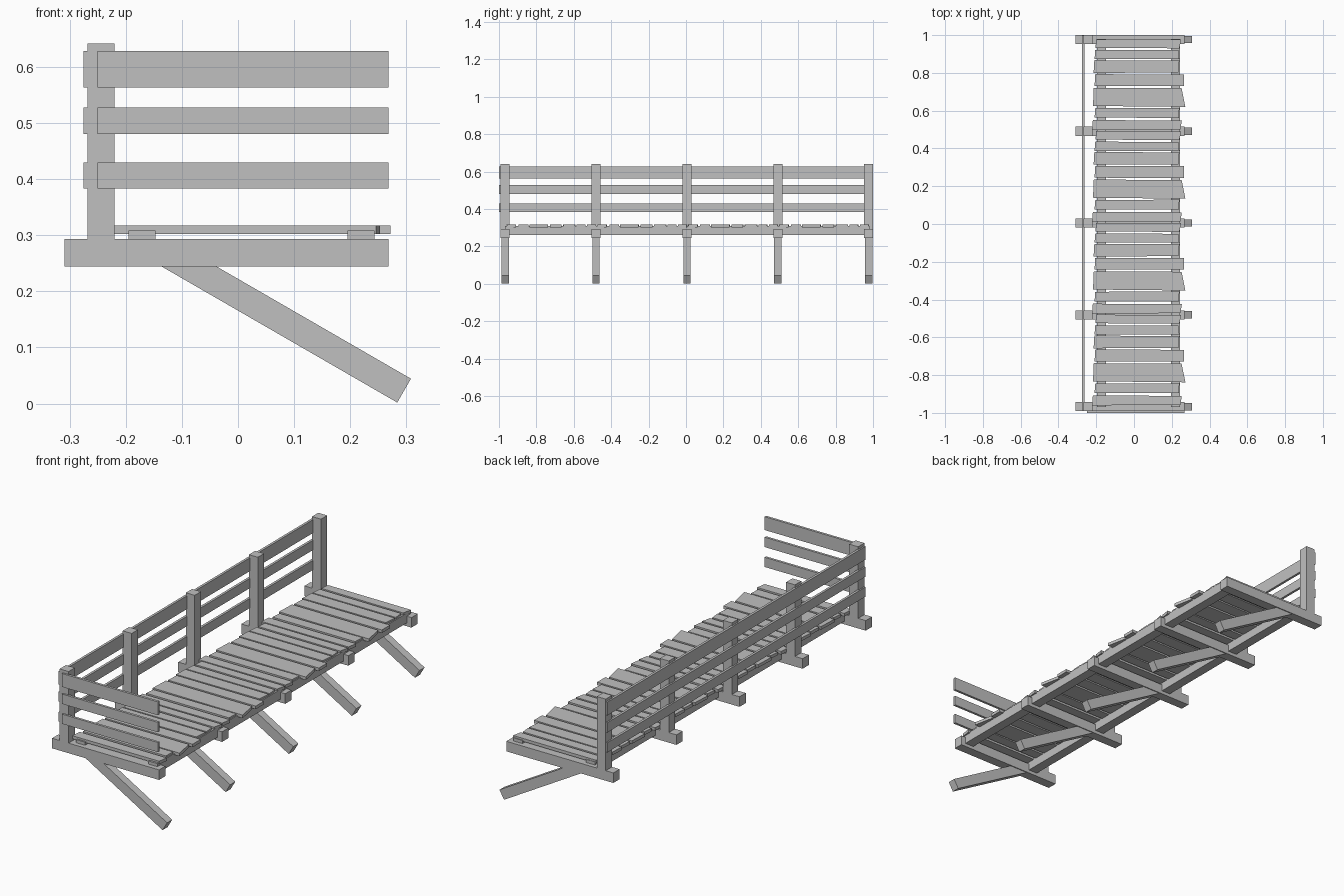
import bpy, bmesh, math
from mathutils import Matrix, Vector

cube = bpy.data.objects.get("Cube")
if cube:
    bpy.data.objects.remove(cube, do_unlink=True)

wood = bpy.data.materials.new("grey_wood")
wood.use_nodes = True
GREY = (0.53, 0.53, 0.53, 1)
wood.diffuse_color = GREY
wood.node_tree.nodes["Principled BSDF"].inputs["Base Color"].default_value = GREY


def finish(name, bm):
    bmesh.ops.recalc_face_normals(bm, faces=bm.faces)
    mesh = bpy.data.meshes.new(name)
    bm.to_mesh(mesh)
    bm.free()
    mesh.materials.append(wood)
    obj = bpy.data.objects.new(name, mesh)
    bpy.context.collection.objects.link(obj)
    return obj


def box(name, x, y, z):
    """Box from (low, high) ranges."""
    bm = bmesh.new()
    size = [r[1] - r[0] for r in (x, y, z)]
    mid = [(r[0] + r[1]) / 2 for r in (x, y, z)]
    bmesh.ops.create_cube(bm, size=1, matrix=Matrix.Translation(mid) @ Matrix.Diagonal((*size, 1)))
    return finish(name, bm)


def plank(name, corners, z0, z1):
    """Flat board with a four-cornered outline."""
    bm = bmesh.new()
    face = bm.faces.new([bm.verts.new((x, y, z0)) for x, y in corners])
    top = bmesh.ops.extrude_face_region(bm, geom=[face])["geom"]
    bmesh.ops.translate(bm, verts=[v for v in top if isinstance(v, bmesh.types.BMVert)],
                        vec=(0, 0, z1 - z0))
    return finish(name, bm)


# Frames: cross beam, post and slanted brace
PITCH = 0.486
FIRST = -0.967
HALF = 0.024
slope = math.radians(30)
low_end = Vector((0.296, 0, 0.023))
high_end = Vector((-0.123, 0, 0.265))
length = (high_end - low_end).length
for i in range(5):
    yc = FIRST + i * PITCH
    span = (yc - HALF, yc + HALF)
    box(f"cross_beam_{i}", (-0.309, 0.268), span, (0.244, 0.293))
    box(f"post_{i}", (-0.268, -0.22), span, (0.293, 0.642))
    bm = bmesh.new()
    place = (Matrix.Translation((low_end + high_end) / 2 + Vector((0, yc, 0)))
             @ Matrix.Rotation(slope, 4, 'Y') @ Matrix.Diagonal((length, 0.039, 0.049, 1)))
    bmesh.ops.create_cube(bm, size=1, matrix=place)
    finish(f"brace_{i}", bm)

# Stringers under the deck
for side, x in (("right", -0.195), ("left", 0.195)):
    box(f"{side}_stringer", (x, x + 0.048), (-0.968, 0.98), (0.26, 0.308))

# Railing boards along the back side and across the front end
for name, z in (("low", (0.383, 0.43)), ("middle", (0.48, 0.528)), ("top", (0.563, 0.628))):
    box(f"{name}_side_rail", (-0.275, -0.263), (-0.99, 0.998), z)
    box(f"{name}_end_rail", (-0.25, 0.268), (-1.0, -0.988), z)

# Deck planks: back and front edge at left end, same at right end, then end positions
PLANKS = [
    (0.002, 0.047, 0.004, 0.05, -0.2, 0.25, 0.24),
    (0.058, 0.107, 0.06, 0.107, -0.205, 0.235, 0.24),
    (0.113, 0.18, 0.115, 0.178, -0.21, 0.24, 0.235),
    (0.187, 0.249, 0.188, 0.25, -0.205, 0.265, 0.265),
    (0.259, 0.355, 0.261, 0.36, -0.213, 0.252, 0.272),
    (0.367, 0.417, 0.365, 0.418, -0.205, 0.24, 0.238),
    (0.43, 0.482, 0.432, 0.48, -0.218, 0.253, 0.246),
]
for s in range(4):
    back = 0.98 - s * PITCH
    for n, (l0, l1, r0, r1, xl, xa, xb) in enumerate(PLANKS):
        plank(f"plank_{s}_{n}",
              [(xl, back - l0), (xl - 0.004, back - l1), (xb, back - r1), (xa, back - r0)],
              0.302, 0.317)
